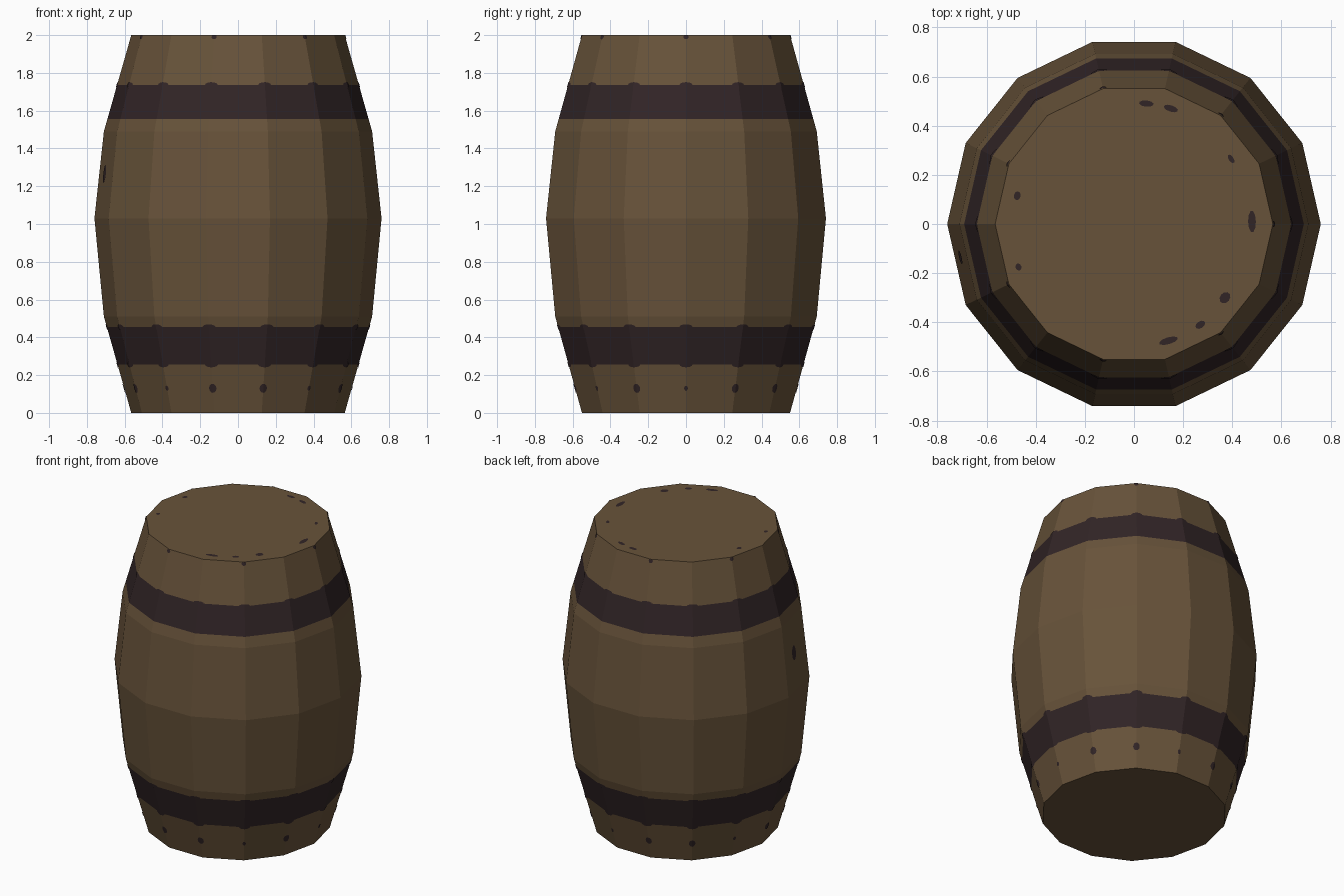
import bpy, math

if "Cube" in bpy.data.objects:
    bpy.data.objects.remove(bpy.data.objects["Cube"])

N = 14
STEP = 2 * math.pi / N
# barrel profile: radius, height
PROFILE = [(0.565, 0), (0.71, 0.51), (0.76, 1.03), (0.71, 1.49), (0.565, 2.0)]
BANDS = [(0.255, 0.455), (1.557, 1.737)]


def material(name, col):
    m = bpy.data.materials.new(name)
    m.diffuse_color = (*col, 1)
    m.use_nodes = True
    m.node_tree.nodes["Principled BSDF"].inputs["Base Color"].default_value = m.diffuse_color
    return m


wood = material("brown wood", (0.137, 0.086, 0.042))
iron = material("dark iron", (0.031, 0.0180, 0.0195))


def add_object(name, verts, faces, mats):
    me = bpy.data.meshes.new(name)
    me.from_pydata(verts, [], faces)
    for m in mats:
        me.materials.append(m)
    ob = bpy.data.objects.new(name, me)
    bpy.context.collection.objects.link(ob)
    return ob


def radius(z):
    for (r0, z0), (r1, z1) in zip(PROFILE, PROFILE[1:]):
        if z <= z1:
            return r0 + (r1 - r0) * (z - z0) / (z1 - z0)
    return PROFILE[-1][0]


def surface(a, z, off=0.0):
    """Point on the faceted barrel at angle a and height z."""
    d = (a % STEP) - STEP / 2
    r = (radius(z) + off) * math.cos(STEP / 2) / math.cos(d)
    return (r * math.cos(a), r * math.sin(a), z)


# Barrel body, with extra rings where the painted hoops start and stop
heights = sorted([z for _, z in PROFILE] + [z for b in BANDS for z in b])
verts = [(radius(z) * math.cos(i * STEP), radius(z) * math.sin(i * STEP), z)
         for z in heights for i in range(N)]
faces = [(k * N + i, k * N + (i + 1) % N, (k + 1) * N + (i + 1) % N, (k + 1) * N + i)
         for k in range(len(heights) - 1) for i in range(N)]
top = (len(heights) - 1) * N
faces += [tuple(range(N - 1, -1, -1)), tuple(range(top, top + N))]
barrel = add_object("barrel", verts, faces, [wood, iron])
for p in barrel.data.polygons:
    if abs(p.normal.z) < 0.9 and any(lo < p.center.z < hi for lo, hi in BANDS):
        p.material_index = 1


def spots(name, items):
    """Thin elliptical marks hugging the sides: (angle, height, half width, half height)."""
    v, f = [], []
    for a, z, w, h in items:
        c = len(v)
        v.append(surface(a, z, 0.003))
        for j in range(12):
            t = j * math.pi / 6
            v.append(surface(a + w * math.cos(t) / radius(z),
                             min(2, max(0, z + h * math.sin(t))), 0.003))
        f += [(c, c + 1 + j, c + 1 + (j + 1) % 12) for j in range(12)]
    add_object(name, v, f, [iron])


# Nail marks on the stave corners, lower row and rim, plus one knot on the left
lower = [(i * STEP, 0.13, 0.02 if i % 3 else 0.01, 0.024 if i % 3 else 0.014) for i in range(N)]
rim = [(i * STEP, 1.99, 0.014, 0.012) for i in range(0, N, 2)]
spots("nail_marks", lower + rim)
spots("side_knot", [(math.pi + 0.19, 1.265, 0.03, 0.048)])

# Small bumps along the worn hoop edges
spots("hoop_wear", [(i * STEP, z, 0.035, 0.014) for i in range(N)
                    for z in (BANDS[0][0], BANDS[0][1], BANDS[1][1])])

# Small dark marks on the lid: x, y, half length along the rim, half width
lid = [(0.05, 0.49, 0.03, 0.013), (0.15, 0.47, 0.03, 0.013), (0.395, 0.265, 0.02, 0.01),
       (0.48, 0.01, 0.045, 0.016), (0.37, -0.3, 0.025, 0.02), (0.27, -0.41, 0.022, 0.014),
       (0.14, -0.475, 0.04, 0.014), (-0.475, 0.115, 0.018, 0.014), (-0.47, -0.175, 0.015, 0.012)]
v, f = [], []
for x, y, l, w in lid:
    a, c = math.atan2(y, x), len(v)
    for j in range(10):
        t = j * math.pi / 5
        p, q = w * math.cos(t), l * math.sin(t)
        v.append((x + p * math.cos(a) - q * math.sin(a),
                  y + p * math.sin(a) + q * math.cos(a), 2.002))
    f.append(tuple(range(c, c + 10)))
add_object("lid_marks", v, f, [iron])
